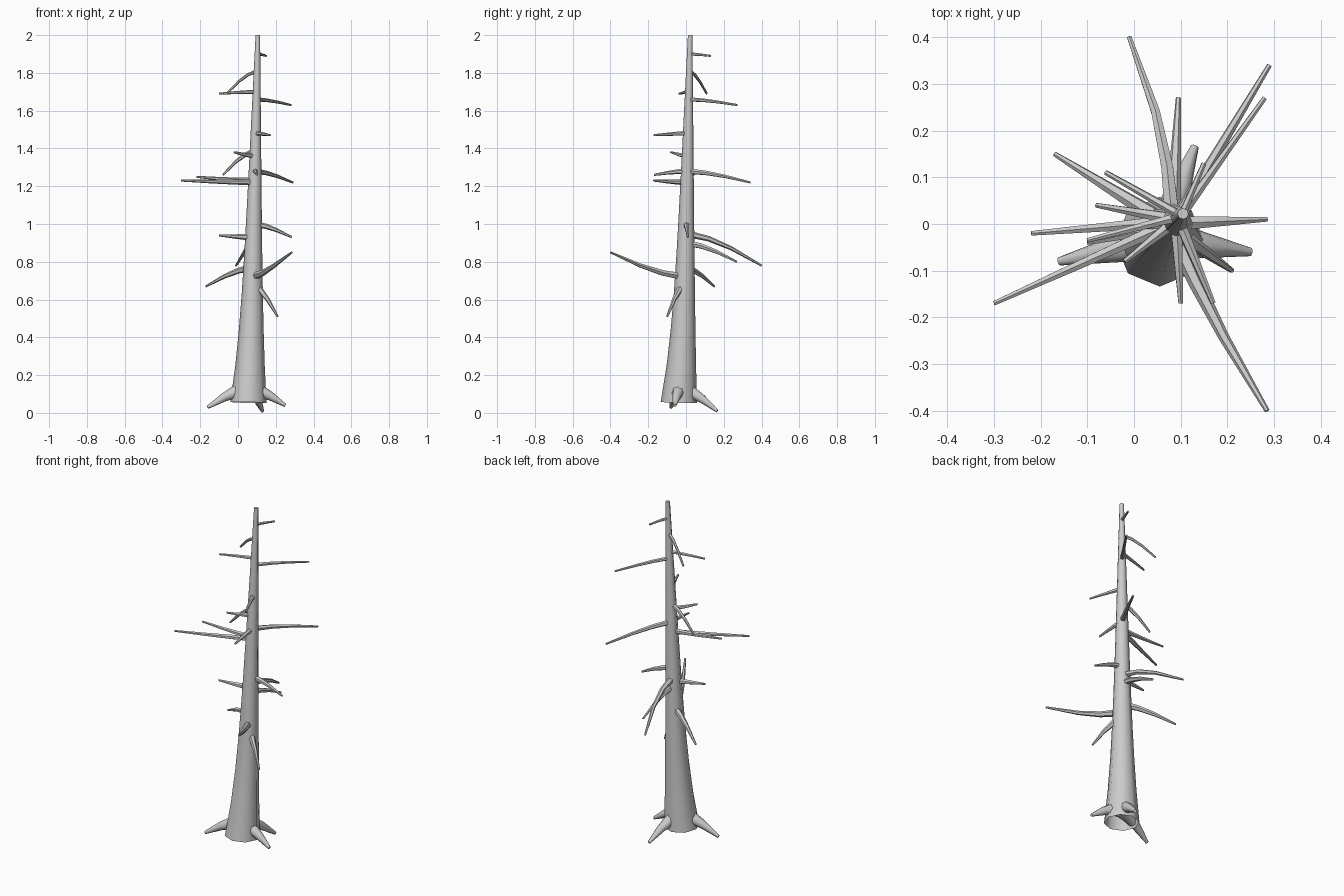
import bpy, bmesh, math
from mathutils import Vector

cube = bpy.data.objects.get("Cube")
if cube:
    bpy.data.objects.remove(cube, do_unlink=True)

GREY = (0.6, 0.6, 0.6, 1)
wood = bpy.data.materials.new("bare grey wood")
wood.use_nodes = True
wood.diffuse_color = GREY
wood.node_tree.nodes["Principled BSDF"].inputs["Base Color"].default_value = GREY

FOOT, TOP = 0.055, 2


def tube(name, points, radii, sides):
    """Sweep a tapering round section along a path and cap its far end."""
    heading = (points[-1] - points[0]).normalized()
    across = heading.cross(Vector((0, -1, 0))).normalized()
    upward = heading.cross(across)
    bm = bmesh.new()
    rings = []
    for point, radius in zip(points, radii):
        ring = []
        for k in range(sides):
            angle = math.tau * k / sides
            offset = across * math.cos(angle) + upward * math.sin(angle)
            ring.append(bm.verts.new(point + offset * radius))
        rings.append(ring)
    for lower, upper in zip(rings, rings[1:]):
        for k in range(sides):
            n = (k + 1) % sides
            bm.faces.new((lower[k], lower[n], upper[n], upper[k]))
    bm.faces.new(rings[-1])
    bmesh.ops.recalc_face_normals(bm, faces=bm.faces)
    mesh = bpy.data.meshes.new(name)
    bm.to_mesh(mesh)
    bm.free()
    mesh.materials.append(wood)
    part = bpy.data.objects.new(name, mesh)
    bpy.context.collection.objects.link(part)
    bpy.ops.object.select_all(action="DESELECT")
    part.select_set(True)
    bpy.context.view_layer.objects.active = part
    bpy.ops.object.shade_smooth_by_angle(angle=math.radians(50))


def remaining(height):
    """Share of the trunk still above this height, and the flare at the foot."""
    share = (TOP - height) / (TOP - FOOT)
    return share, share ** 6


def trunk_centre(height):
    share, flare = remaining(height)
    return Vector((0.105 - 0.04 * share - 0.01 * flare,
                   0.022 - 0.04 * share - 0.02 * flare, height))


def trunk_radius(height):
    share, flare = remaining(height)
    return 0.012 + 0.058 * share + 0.026 * flare


def limb(name, height, x, y, rise, thick, thin, sides, bow=0):
    """Grow a limb from the trunk's core to a tip, steepening as it goes."""
    start = trunk_centre(height)
    tip = Vector((x, y, height))
    points, radii = [], []
    for t in (0, 0.3, 0.6, 1):
        point = start.lerp(tip, t)
        point.z += rise * t ** 1.5
        point.x += bow * math.sin(math.pi * t)
        points.append(point)
        radii.append(thick + (thin - thick) * t)
    tube(name, points, radii, sides)


def branch(name, height, x, y, rise, bow=0):
    # Branches get thinner towards the top of the trunk
    limb(name + "_branch", height, x, y, rise, 0.028 - height / 100, 0.0055, 6, bow)


def root(name, x, y, rise):
    limb(name + "_root", 0.13, x, y, rise, 0.045, 0.009, 8)


# Trunk: flared foot, slight lean, hollow underneath
steps = 10
heights = [FOOT + (TOP - FOOT) * i / steps for i in range(steps + 1)]
tube("trunk", [trunk_centre(h) for h in heights], [trunk_radius(h) for h in heights], 8)

# Crown branches: height on the trunk, tip x and y, rise of the tip
branch("topmost_back", 1.9, 0.15, 0.13, -0.01)
branch("crown_drooping", 1.81, -0.06, 0.11, -0.12)
branch("crown_right", 1.7, -0.1, -0.035, -0.01)
branch("crown_back_left", 1.66, 0.28, 0.27, -0.03)

# Upper branches
branch("upper_front", 1.48, 0.17, -0.17, -0.01)
branch("upper_front_right", 1.36, -0.02, -0.08, 0.02)
branch("upper_drooping", 1.39, -0.08, 0.04, -0.13)
branch("upper_back_left", 1.28, 0.29, 0.34, -0.06)
branch("upper_long_right", 1.22, -0.3, -0.17, 0.01)
branch("upper_right", 1.23, -0.22, -0.02, 0.02)
branch("upper_forward", 1.28, 0.1, -0.17, -0.02)

# Middle branches
branch("middle_left", 1, 0.285, 0.01, -0.07)
branch("middle_right", 0.93, -0.1, -0.04, 0.01)
branch("middle_long_back", 0.95, -0.01, 0.4, -0.17, 0.02)
branch("middle_back", 0.9, 0.095, 0.27, -0.1)

# Lower branches
branch("lower_back_right", 0.77, -0.17, 0.15, -0.1)
branch("lower_long_front", 0.72, 0.285, -0.4, 0.13, -0.01)
branch("lower_front_left", 0.68, 0.21, -0.1, -0.17)

# Roots: short stout spikes splayed from the foot
root("right", -0.16, -0.08, -0.1)
root("left", 0.25, -0.06, -0.09)
root("back", 0.13, 0.165, -0.12)
